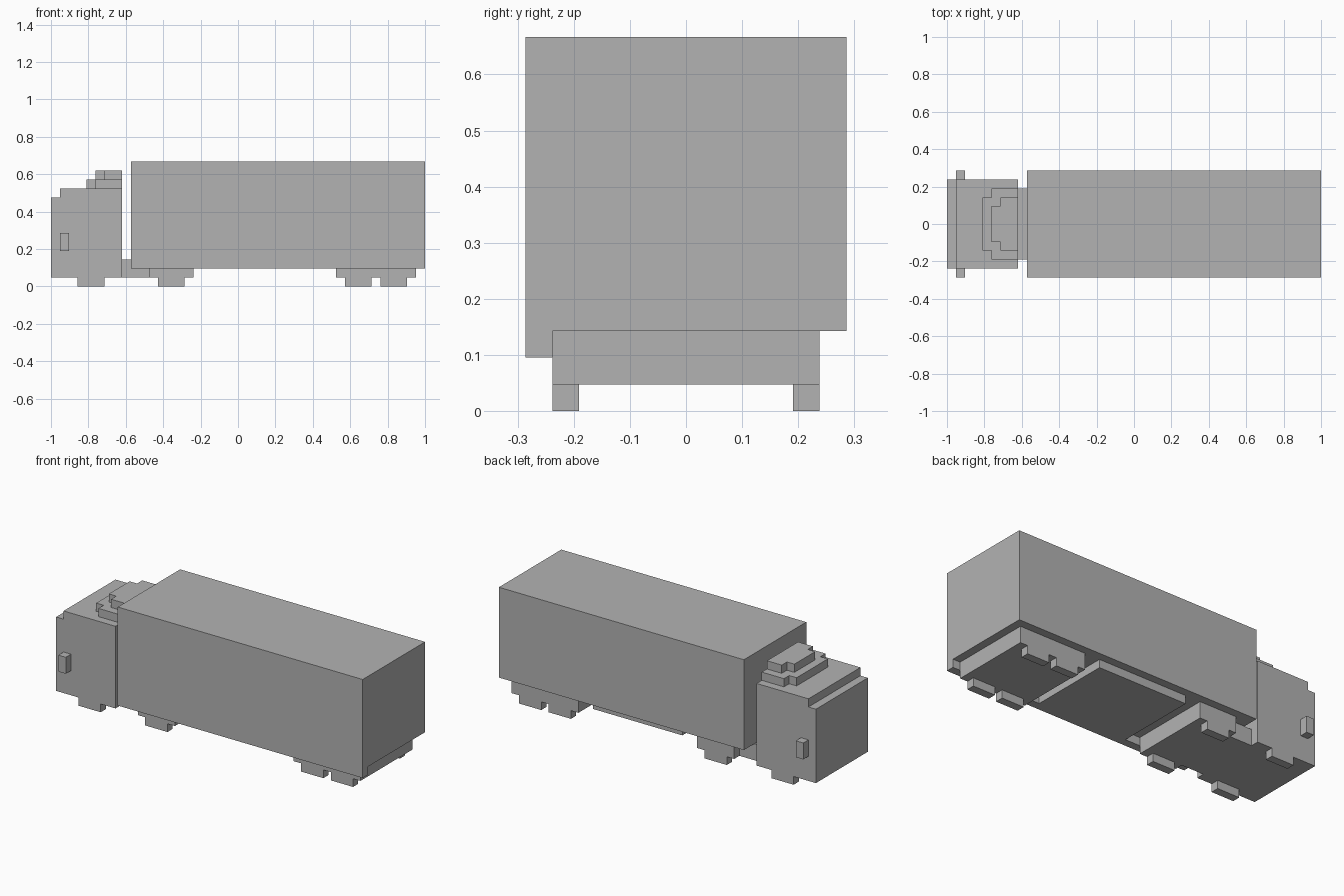
import bpy
import bmesh
from mathutils import Matrix, Vector

default = bpy.data.objects.get("Cube")
if default:
    bpy.data.objects.remove(default, do_unlink=True)

U = 1 / 21          # one block unit; the truck is 42 units long
HALF = 21           # shifts unit x so the truck is centred

GREY = (0.45, 0.45, 0.45, 1)
grey = bpy.data.materials.new("plain grey")
grey.use_nodes = True
grey.diffuse_color = GREY
grey.node_tree.nodes["Principled BSDF"].inputs["Base Color"].default_value = GREY


def finish(name, bm):
    bmesh.ops.recalc_face_normals(bm, faces=bm.faces)
    mesh = bpy.data.meshes.new(name)
    bm.to_mesh(mesh)
    bm.free()
    mesh.materials.append(grey)
    obj = bpy.data.objects.new(name, mesh)
    bpy.context.collection.objects.link(obj)
    return obj


def box(name, x, y, z):
    """Box from (low, high) ranges in units, x counted from the cab's nose."""
    size = Vector((x[1] - x[0], y[1] - y[0], z[1] - z[0])) * U
    centre = Vector((sum(x) / 2 - HALF, sum(y) / 2, sum(z) / 2)) * U
    bm = bmesh.new()
    bmesh.ops.create_cube(bm, size=1, matrix=Matrix.Diagonal(size).to_4x4())
    obj = finish(name, bm)
    obj.location = centre
    return obj


def prism(name, outline, plane, low, high):
    """Extrude an outline: 'xz' outlines run along y, 'xy' outlines run up z."""
    bm = bmesh.new()
    if plane == "xz":
        points = [(a - HALF, low, b) for a, b in outline]
        push = Vector((0, high - low, 0))
    else:
        points = [(a - HALF, b, low) for a, b in outline]
        push = Vector((0, 0, high - low))
    face = bm.faces.new([bm.verts.new(Vector(p) * U) for p in points])
    result = bmesh.ops.extrude_face_region(bm, geom=[face])
    moved = [v for v in result["geom"] if isinstance(v, bmesh.types.BMVert)]
    bmesh.ops.translate(bm, verts=moved, vec=push * U)
    return finish(name, bm)


# Cab with a small step at the top of the nose
prism("cab", [(0, 1), (8, 1), (8, 11), (1, 11), (1, 10), (0, 10)], "xz", -5, 5)

# Two-layer roof deflector with notched front corners
for name, nose, half, z in (("deflector_lower", 4, 4, 11), ("deflector_upper", 5, 3, 12)):
    side = [(nose, half - 1), (nose + 1, half - 1), (nose + 1, half), (8, half)]
    prism(name, side + [(a, -b) for a, b in reversed(side)], "xy", z, z + 1)

# Trailer body, with a skirt along its front-facing side
box("trailer_body", (9, 42), (-6, 6), (3, 14))
box("trailer_skirt", (9, 42), (-6, -5), (2, 3))

# Underside
box("coupling", (8, 11), (-4, 4), (1, 3))
box("drive_axle_block", (11, 16), (-5, 5), (1, 3))
box("belly_panel", (18, 30), (-5, 5), (2, 3))
box("rear_axle_block", (32, 41), (-5, 5), (1, 3))

# Wheels and mirrors on both sides
for side, y_wheel, y_mirror in (("left", (4, 5), (5, 6)), ("right", (-5, -4), (-6, -5))):
    for axle, x in (("cab", 3), ("drive", 12), ("rear_front", 33), ("rear_back", 37)):
        box(f"{axle}_wheel_{side}", (x, x + 3), y_wheel, (0, 1))
    box(f"mirror_{side}", (1, 2), y_mirror, (4, 6))
